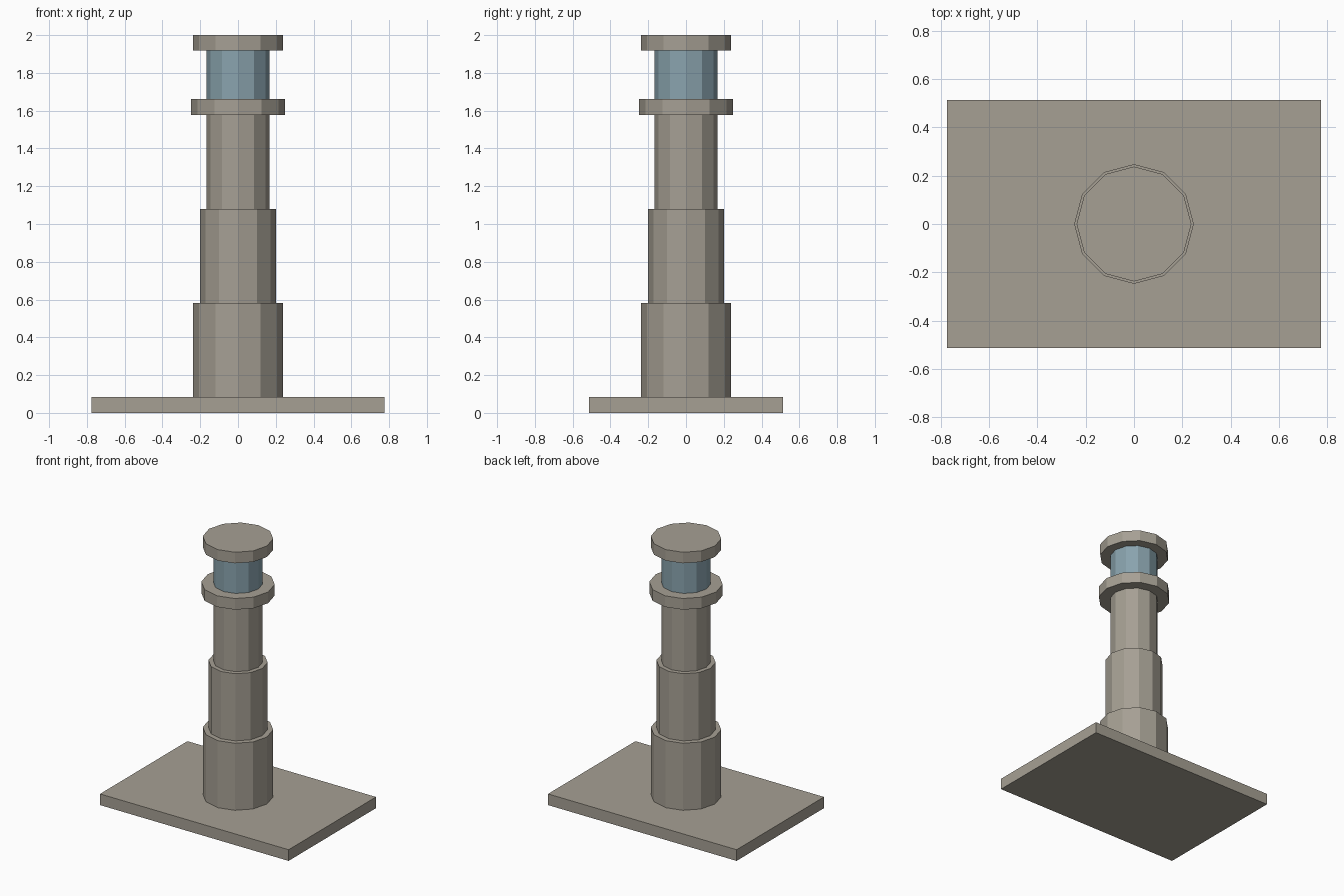
import bpy

default = bpy.data.objects.get("Cube")
if default:
    bpy.data.objects.remove(default, do_unlink=True)


def make_material(name, rgb):
    mat = bpy.data.materials.new(name)
    mat.use_nodes = True
    color = (*rgb, 1.0)
    mat.diffuse_color = color
    mat.node_tree.nodes["Principled BSDF"].inputs["Base Color"].default_value = color
    return mat


stone = make_material("warm grey stone", (0.38, 0.35, 0.295))
glass = make_material("blue grey glass", (0.25, 0.365, 0.42))


def drum(name, radius, bottom, top, mat):
    """Flat-faced twelve-sided drum standing between two heights."""
    bpy.ops.mesh.primitive_cylinder_add(
        vertices=12, radius=radius, depth=top - bottom,
        location=(0, 0, (bottom + top) / 2))
    obj = bpy.context.object
    obj.name = name
    obj.data.materials.append(mat)


# Rectangular base slab
bpy.ops.mesh.primitive_cube_add(size=1, location=(0, 0, 0.0415))
base = bpy.context.object
base.name = "base_slab"
base.scale = (1.55, 1.026, 0.083)
bpy.ops.object.transform_apply(location=False, rotation=False, scale=True)
base.data.materials.append(stone)

# Tower tiers, gallery, lantern and cap, stacked upwards
drum("lower_tier", 0.238, 0.083, 0.581, stone)
drum("middle_tier", 0.2, 0.581, 1.08, stone)
drum("upper_tier", 0.167, 1.08, 1.578, stone)
drum("gallery", 0.248, 1.578, 1.661, stone)
drum("lantern", 0.167, 1.661, 1.918, glass)
drum("cap", 0.238, 1.918, 2.0, stone)
